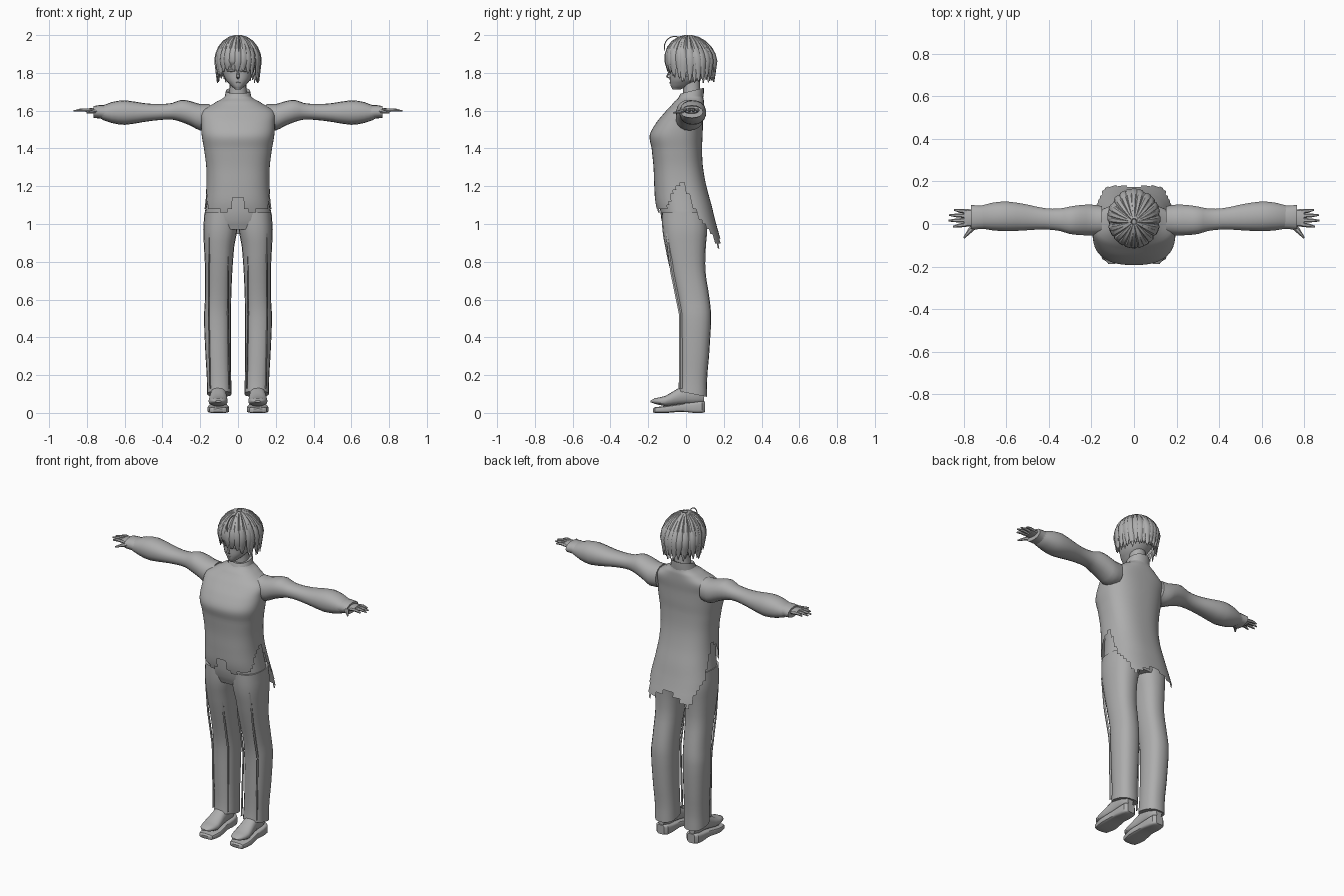
import bpy, bmesh, math, random
from mathutils import Vector

if "Cube" in bpy.data.objects:
    bpy.data.objects.remove(bpy.data.objects["Cube"])

random.seed(4)
grey = bpy.data.materials.new("plain_grey")
grey.diffuse_color = (0.42, 0.42, 0.42, 1)
grey.use_nodes = True
grey.node_tree.nodes["Principled BSDF"].inputs["Base Color"].default_value = grey.diffuse_color


def finish(name, bm, mirror=False, angle=35):
    """Turn a bmesh into a shaded object, optionally mirrored across x."""
    bmesh.ops.recalc_face_normals(bm, faces=bm.faces)
    me = bpy.data.meshes.new(name)
    bm.to_mesh(me)
    bm.free()
    me.materials.append(grey)
    ob = bpy.data.objects.new(name, me)
    bpy.context.collection.objects.link(ob)
    bpy.ops.object.select_all(action='DESELECT')
    ob.select_set(True)
    bpy.context.view_layer.objects.active = ob
    bpy.ops.object.shade_smooth_by_angle(angle=math.radians(angle))
    if mirror:
        m = ob.modifiers.new("mirror", 'MIRROR')
        m.use_mirror_merge = False
    return ob


def skin(bm, rings, cap=True):
    """Bridge equal closed rings of points with quads."""
    vs = [[bm.verts.new(p) for p in r] for r in rings]
    n = len(vs[0])
    for a, b in zip(vs, vs[1:]):
        for i in range(n):
            bm.faces.new((a[i], a[(i + 1) % n], b[(i + 1) % n], b[i]))
    if cap:
        bm.faces.new(vs[0])
        bm.faces.new(vs[-1])


def refine(keys, sub):
    """Catmull-Rom samples between key rows."""
    out = []
    for i in range(len(keys) - 1):
        p0, p1, p2 = keys[max(i - 1, 0)], keys[i], keys[i + 1]
        p3 = keys[min(i + 2, len(keys) - 1)]
        for k in range(sub):
            t = k / sub
            row = [0.5 * (2 * b + (c - a) * t + (2 * a - 5 * b + 4 * c - d) * t * t
                          + (3 * b - a - 3 * c + d) * t ** 3)
                   for a, b, c, d in zip(p0, p1, p2, p3)]
            row[0] = p1[0] + (p2[0] - p1[0]) * t
            out.append(row)
    return out + [list(keys[-1])]


def loft(bm, keys, axis='z', seg=20, power=2.2, sub=2, cap=True):
    """Keys are (position, min1, max1, min2, max2) along z or x."""
    rings = []
    for t, a0, a1, b0, b1 in refine(keys, sub):
        ring = []
        for i in range(seg):
            u = 2 * math.pi * i / seg
            s, c = math.sin(u), -math.cos(u)
            s = math.copysign(abs(s) ** (2 / power), s)
            c = math.copysign(abs(c) ** (2 / power), c)
            a = (a0 + a1) / 2 + s * (a1 - a0) / 2
            b = (b0 + b1) / 2 + c * (b1 - b0) / 2
            ring.append((a, b, t) if axis == 'z' else (t, a, b))
        rings.append(ring)
    skin(bm, rings, cap)


def sweep(bm, pts, sizes, out, seg=6):
    """Flat tube along points; sizes are (half width, half depth)."""
    pts = [Vector(p) for p in pts]
    rings = []
    for i, p in enumerate(pts):
        tan = (pts[min(i + 1, len(pts) - 1)] - pts[max(i - 1, 0)]).normalized()
        side = tan.cross(Vector(out)).normalized()
        up = side.cross(tan)
        w, h = sizes[i]
        rings.append([p + side * w * math.cos(k * 2 * math.pi / seg)
                      + up * h * math.sin(k * 2 * math.pi / seg) for k in range(seg)])
    skin(bm, rings)


# Shirt with a ragged hem that drops into a long back tail
bm = bmesh.new()
loft(bm, [(1.675, -.07, .07, -.035, .09), (1.65, -.11, .11, -.06, .095),
          (1.60, -.19, .19, -.105, .095), (1.54, -.195, .195, -.155, .09),
          (1.47, -.192, .192, -.192, .088), (1.40, -.18, .18, -.182, .085),
          (1.30, -.168, .168, -.172, .09), (1.20, -.168, .168, -.168, .108),
          (1.10, -.178, .178, -.16, .135), (1.00, -.192, .192, -.13, .16),
          (.87, -.20, .20, -.10, .195)], seg=56, power=2.5, sub=5, cap=False)
hem = [(0, 1.17), (12, 1.10), (22, 1.05), (34, 1.05), (36, 1.09), (55, 1.07), (72, 1.17),
       (90, 1.22), (105, 1.14), (120, 1.04), (135, .97), (150, .88), (163, .91), (181, .97)]


def hem_height(p):
    d = math.degrees(math.atan2(abs(p.x) / .18, -(p.y + .02) / .15))
    for (d0, z0), (d1, z1) in zip(hem, hem[1:]):
        if d <= d1:
            return z0 + (z1 - z0) * (d - d0) / (d1 - d0)
    return hem[-1][1]


cut = [f for f in bm.faces if f.calc_center_median().z < hem_height(f.calc_center_median())]
bmesh.ops.delete(bm, geom=cut, context='FACES')
finish("shirt", bm)

# Stand collar and neck
bm = bmesh.new()
loft(bm, [(1.645, -.078, .078, -.055, .09), (1.675, -.07, .07, -.045, .094),
          (1.705, -.064, .064, -.03, .095), (1.70, -.056, .056, -.02, .085)], sub=1, seg=24)
for v in bm.verts:
    v.co.z += (v.co.y - .03) * .25
finish("collar", bm)
bm = bmesh.new()
loft(bm, [(1.66, -.05, .05, -.015, .08), (1.72, -.045, .045, -.015, .075),
          (1.79, -.045, .045, -.02, .075)], seg=16)
finish("neck", bm)

# Sleeves: puffed shoulder cap, then upper and lower sleeve
bm = bmesh.new()
loft(bm, [(.15, -.05, .085, 1.50, 1.635), (.20, -.055, .092, 1.495, 1.635),
          (.25, -.053, .09, 1.52, 1.65), (.30, -.048, .083, 1.54, 1.657),
          (.35, -.033, .073, 1.553, 1.64), (.42, -.026, .075, 1.55, 1.635),
          (.50, -.03, .092, 1.54, 1.64), (.60, -.035, .107, 1.525, 1.655),
          (.67, -.03, .10, 1.535, 1.645), (.715, -.022, .088, 1.55, 1.628),
          (.73, -.02, .085, 1.56, 1.622)], axis='x', seg=18)
finish("sleeves", bm, True)
bm = bmesh.new()
loft(bm, [(.695, -.024, .088, 1.55, 1.628), (.73, -.024, .086, 1.558, 1.63),
          (.765, -.028, .09, 1.562, 1.624)], axis='x', seg=16, sub=1)
finish("cuffs", bm, True)

# Hands with four fingers and a thumb
bm = bmesh.new()
loft(bm, [(.71, .005, .06, 1.58, 1.615), (.75, -.01, .068, 1.583, 1.615),
          (.80, -.012, .07, 1.588, 1.612)], axis='x', seg=12)
for y0, y1, tip in ((-.002, -.012, .85), (.018, .016, .872), (.038, .042, .868), (.058, .066, .845)):
    mid = (.79 + tip) / 2
    sweep(bm, [(.785, y0, 1.601), (mid, (y0 + y1) / 2, 1.604), (tip, y1, 1.598)],
          [(.0105, .010), (.0095, .009), (.004, .004)], (0, 0, 1))
sweep(bm, [(.735, .005, 1.598), (.77, -.03, 1.595), (.80, -.066, 1.588)],
      [(.016, .012), (.012, .01), (.004, .004)], (0, 0, 1))
finish("hands", bm, True)

# Trousers: hips and straight legs
bm = bmesh.new()
loft(bm, [(1.25, -.155, .155, -.14, .085), (1.12, -.165, .165, -.14, .10),
          (1.02, -.178, .178, -.13, .112), (.97, -.16, .16, -.11, .10)], seg=28, power=2.4)
finish("trouser_hips", bm)
bm = bmesh.new()
loft(bm, [(1.06, .002, .178, -.128, .105), (.97, .004, .184, -.125, .112), (.88, .02, .18, -.11, .105),
          (.75, .03, .174, -.082, .103), (.60, .036, .175, -.048, .125),
          (.50, .037, .18, -.036, .133), (.30, .038, .172, -.035, .122),
          (.18, .036, .165, -.036, .112), (.10, .034, .164, -.042, .112)],
     seg=20, power=2.4, sub=3)
for v in bm.verts:  # hem is lower at the heel
    if v.co.z < .11:
        v.co.z += (.035 - v.co.y) * .2
finish("trouser_legs", bm, True)

# Outer trouser seams
bm = bmesh.new()
for x, y0, y1, y2 in ((.152, -.098, -.028, -.028), (.05, -.088, -.022, -.03)):
    sweep(bm, [(x, y0, .95), (x + .002, (y0 + y1) / 2 - .012, .75), (x + .003, y1, .52), (x - .004, y2, .13)],
          [(.004, .009)] * 4, (0, -1, 0), 4)
finish("trouser_seams", bm, True)

# Shoes: outsole outline extruded, plus lofted upper
bm = bmesh.new()
loft(bm, [(-.175, .08, .132, .004, .022), (-.165, .06, .15, 0, .03), (-.10, .046, .162, 0, .038),
          (-.02, .056, .152, .006, .05), (.04, .058, .15, 0, .056), (.085, .064, .145, 0, .062),
          (.10, .08, .13, .004, .06)], axis='x', seg=18, power=5)
for v in bm.verts:
    v.co = (v.co.y, v.co.x, v.co.z)
finish("shoe_soles", bm, True)
bm = bmesh.new()
loft(bm, [(-.188, .09, .12, .056, .066), (-.165, .068, .142, .048, .078), (-.11, .054, .156, .036, .09),
          (-.05, .06, .148, .04, .125), (.0, .062, .143, .045, .15), (.06, .066, .14, .045, .15),
          (.095, .085, .125, .055, .12)], axis='x', seg=16, power=2.4)
for v in bm.verts:
    v.co = (v.co.y, v.co.x, v.co.z)
finish("shoe_uppers", bm, True)

# Head with pointed chin and nose
bm = bmesh.new()
loft(bm, [(1.712, -.014, .014, -.072, -.03), (1.728, -.034, .034, -.08, .02),
          (1.76, -.063, .063, -.086, .07), (1.80, -.082, .082, -.086, .11),
          (1.86, -.094, .094, -.088, .13), (1.92, -.088, .088, -.075, .125),
          (1.965, -.05, .05, -.03, .08)], seg=24, sub=3)
finish("head", bm)
bm = bmesh.new()
sweep(bm, [(0, -.083, 1.82), (0, -.092, 1.797), (0, -.101, 1.78), (0, -.083, 1.768)],
      [(.004, .003), (.007, .006), (.009, .006), (.005, .002)], (0, -1, 0))
finish("nose", bm)

# Eyes, brows and mouth as thin relief pieces
bm = bmesh.new()
for z, h, lift in ((1.812, .009, 0), (1.826, .0025, 0), (1.842, .0025, .004)):
    sweep(bm, [(.017, -.085, z - lift), (.036, -.08, z + .002), (.058, -.064, z + lift)],
          [(h * .5, .004), (h, .004), (h * .4, .004)], (0, -1, 0))
finish("eyes_and_brows", bm, True)
bm = bmesh.new()
sweep(bm, [(-.014, -.081, 1.749), (0, -.086, 1.748), (.014, -.081, 1.749)],
      [(.001, .002), (.003, .003), (.001, .002)], (0, -1, 0))
finish("mouth", bm)

# Hair base under the locks
C, R = Vector((0, .026, 1.862)), Vector((.112, .126, .126))
bm = bmesh.new()
bmesh.ops.create_uvsphere(bm, u_segments=28, v_segments=18, radius=1)
for v in bm.verts:
    v.co = Vector(a * b for a, b in zip(v.co, R)) + C
bmesh.ops.delete(bm, geom=[f for f in bm.faces if f.calc_center_median().z < 1.79 or
                           (f.calc_center_median().z < 1.86 and f.calc_center_median().y < -.02)],
                 context='FACES')
finish("hair_base", bm)

# Hair locks fan from the crown and hang to uneven points
bm = bmesh.new()
for count, grow in ((30, 1.0), (24, 1.05)):
    for i in range(count):
        a = 2 * math.pi * (i + random.uniform(-.25, .25)) / count
        sx, sy = math.sin(a), -math.cos(a)
        end = 1.755 + .06 * max(0, sy * -1) ** 2 + random.uniform(-.012, .025)
        twist = random.uniform(-.08, .08)
        pts, sizes = [], []
        for k in range(9):
            phi = min(.1 + k * .3, math.pi / 2)
            low = max(0, k - 5) / 3
            b = a + twist * k / 8
            r = math.sin(phi) * grow * (1 - .07 * low)
            z = C.z + R.z * math.cos(phi) * grow
            z += (end - z) * low
            shift = -.015 * math.cos(phi)
            pts.append((math.sin(b) * R.x * r, C.y + shift - math.cos(b) * R.y * r, z))
            sizes.append(((.003 + .017 * math.sin(phi)) * (1 - .85 * low ** 1.5), .009 * (1 - .7 * low)))
        sweep(bm, pts, sizes, (sx, sy, .4), 6)
finish("hair_locks", bm, angle=40)

# Single stray strand curling over the forehead
bm = bmesh.new()
arc = [(.004, -.06 - .055 * math.sin(t), 1.935 + .058 * math.cos(t))
       for t in [-.6 + .32 * k for k in range(9)]]
sweep(bm, arc, [(.003, .003)] * 8 + [(.001, .001)], (1, 0, 0), 5)
finish("stray_strand", bm)
